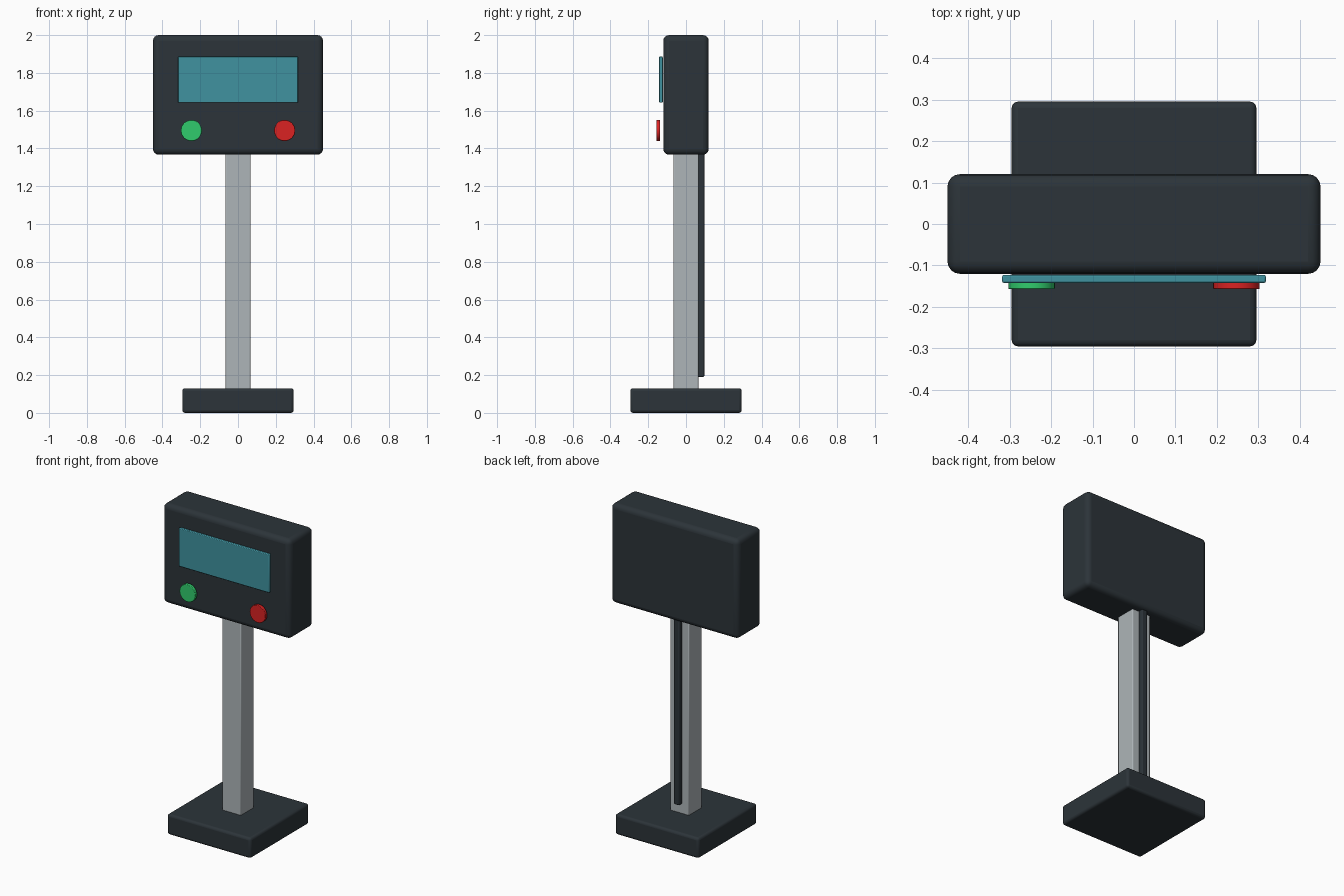
import bpy
from math import pi

if "Cube" in bpy.data.objects:
    bpy.data.objects.remove(bpy.data.objects["Cube"])


def material(name, rgb):
    m = bpy.data.materials.new(name)
    m.diffuse_color = (*rgb, 1)
    m.use_nodes = True
    m.node_tree.nodes["Principled BSDF"].inputs["Base Color"].default_value = m.diffuse_color
    return m


DARK = material("dark_casing", (0.025, 0.034, 0.041))
METAL = material("brushed_metal", (0.42, 0.46, 0.48))
TEAL = material("display_teal", (0.05, 0.29, 0.35))
GREEN = material("green", (0.03, 0.60, 0.15))
RED = material("red", (0.70, 0.016, 0.016))


def finish(ob, name, mat, bevel, segments):
    ob.name = name
    ob.data.materials.append(mat)
    mod = ob.modifiers.new("rounded_edges", 'BEVEL')
    mod.width, mod.segments = bevel, segments
    mod.limit_method = 'ANGLE'
    bpy.ops.object.shade_smooth_by_angle(angle=pi / 6)
    return ob


def box(name, mat, x, y, z, bevel, segments=3):
    """Box given by its (min, max) extents on each axis."""
    spans = (x, y, z)
    bpy.ops.mesh.primitive_cube_add(size=1, location=[(a + b) / 2 for a, b in spans])
    ob = bpy.context.object
    ob.scale = [b - a for a, b in spans]
    bpy.ops.object.transform_apply(location=False, rotation=False, scale=True)
    return finish(ob, name, mat, bevel, segments)


def button(name, mat, x):
    bpy.ops.mesh.primitive_cylinder_add(vertices=32, radius=0.056, depth=0.02,
                                        location=(x, -0.147, 1.495), rotation=(pi / 2, 0, 0))
    return finish(bpy.context.object, name, mat, 0.003, 2)


# Stand
box("base", DARK, (-0.295, 0.295), (-0.295, 0.295), (0, 0.13), 0.015)
box("post", METAL, (-0.066, 0.066), (-0.066, 0.066), (0.125, 1.38), 0.005, 2)
box("cable_channel", DARK, (-0.02, 0.02), (0.062, 0.097), (0.19, 1.38), 0.008)

# Head with display panel
box("head_housing", DARK, (-0.45, 0.45), (-0.12, 0.12), (1.367, 2.0), 0.03, 4)
box("display_panel", TEAL, (-0.318, 0.318), (-0.142, -0.123), (1.642, 1.886), 0.004, 2)

# Push buttons
button("green_button", GREEN, -0.247)
button("red_button", RED, 0.247)
